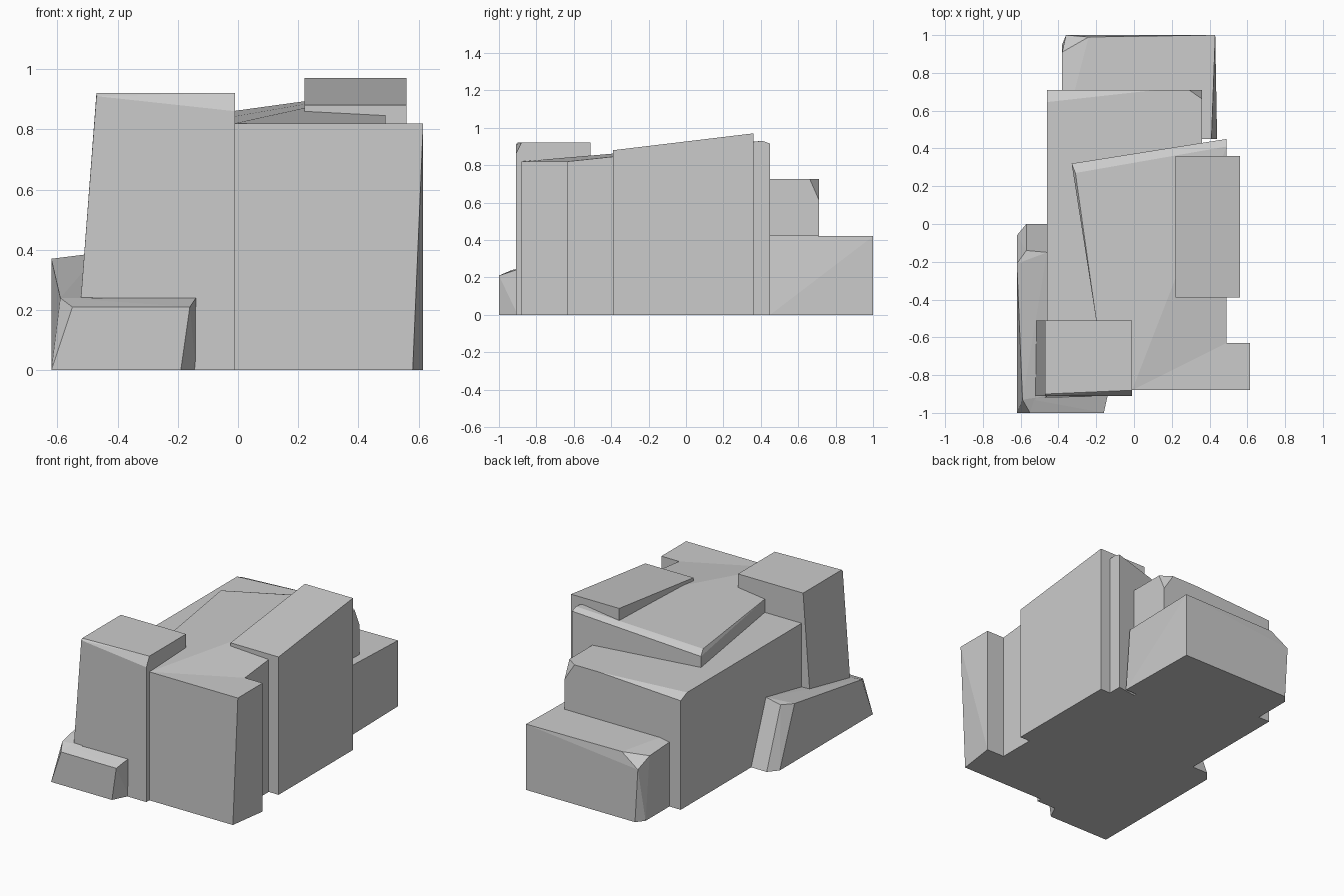
import bpy
import bmesh
from mathutils import Vector

default = bpy.data.objects.get("Cube")
if default:
    bpy.data.objects.remove(default, do_unlink=True)

# One plain stone colour
stone = bpy.data.materials.new("stone_grey")
stone.use_nodes = True
STONE_COLOUR = (0.6, 0.6, 0.6, 1)
stone.diffuse_color = STONE_COLOUR
stone.node_tree.nodes["Principled BSDF"].inputs["Base Color"].default_value = STONE_COLOUR


def chunk(name, footprint, crown, chips=()):
    """Convex rock from ground outline and top points; chips are (point, outward normal)."""
    bm = bmesh.new()
    for x, y in footprint:
        bm.verts.new((x, y, 0))
    for point in crown:
        bm.verts.new(point)
    hull = bmesh.ops.convex_hull(bm, input=bm.verts[:])
    spare = {g for g in hull["geom_interior"] if isinstance(g, bmesh.types.BMVert)}
    bmesh.ops.delete(bm, geom=list(spare), context="VERTS")
    for point, normal in chips:
        bmesh.ops.bisect_plane(bm, geom=bm.verts[:] + bm.edges[:] + bm.faces[:],
                               plane_co=Vector(point), plane_no=Vector(normal),
                               clear_outer=True)
        bmesh.ops.holes_fill(bm, edges=[e for e in bm.edges if e.is_boundary])
    bmesh.ops.dissolve_limit(bm, angle_limit=0.01, verts=bm.verts[:], edges=bm.edges[:])
    bmesh.ops.recalc_face_normals(bm, faces=bm.faces[:])
    mesh = bpy.data.meshes.new(name)
    bm.to_mesh(mesh)
    bm.free()
    mesh.materials.append(stone)
    obj = bpy.data.objects.new(name, mesh)
    bpy.context.collection.objects.link(obj)
    return obj


def rect(x0, x1, y0, y1):
    return [(x0, y0), (x1, y0), (x1, y1), (x0, y1)]


def lift(outline, z):
    return [(x, y, z) for x, y in outline]


# Tall front block with a leaning outer side and a chipped top edge
chunk("tall_front_block", rect(-.54, -.01, -.91, -.51),
      [(-.47, -.91, .91), (-.47, -.90, .92), (-.01, -.91, .86), (-.01, -.88, .92),
       (-.47, -.51, .92), (-.01, -.51, .92)])

# Front corner block, undercut at its outer foot
chunk("front_corner_block", [(-.01, -.88), (.58, -.88), (.615, -.63), (-.01, -.63)],
      lift(rect(-.01, .615, -.88, -.63), .82))

# Main core with a gently tilted top and bevelled rear edge
core = [(-.01, -.88), (.49, -.63), (.49, .45), (-.33, .32), (-.20, -.51)]
chunk("main_core", core,
      [(-.01, -.88, .82), (.49, -.63, .82), (.49, .41, .93), (.49, .45, .915),
       (-.33, .32, .795), (-.31, .27, .82), (-.20, -.51, .81)])

# Upright side slab rising towards the rear
chunk("side_slab", rect(.22, .56, -.39, .36),
      [(.22, -.39, .88), (.56, -.39, .88), (.22, .36, .97), (.56, .36, .97)])

# Lower middle body, chipped at its rear corner
body = rect(-.46, .36, -.60, .71)
chunk("middle_body", body, lift(body, .725),
      [((.36, .66, .73), (.55, .8, .35)), ((-.15, .68, .725), (-.05, .45, 1))])

# Low rear block with a broken corner
chunk("rear_block", [(-.38, .45), (.44, .45), (.43, 1), (-.34, 1), (-.38, .95)],
      [(-.38, .45, .425), (.41, .45, .425), (.43, 1, .42), (-.24, .99, .42),
       (-.38, .91, .40), (-.36, 1, .34)])

# Low stone at the front foot
chunk("front_foot_stone", [(-.62, -1), (-.19, -1), (-.14, -.90), (-.62, -.90)],
      [(-.55, -1, .21), (-.16, -1, .21), (-.14, -.91, .24), (-.59, -.92, .24)])

# Long low stone along the side
chunk("side_foot_stone", [(-.62, -1), (-.46, -1), (-.46, 0), (-.57, 0), (-.62, -.06)],
      [(-.55, -1, .21), (-.59, -.93, .24), (-.46, -.91, .24), (-.62, -.21, .37),
       (-.57, -.14, .375), (-.46, -.15, .39)])
